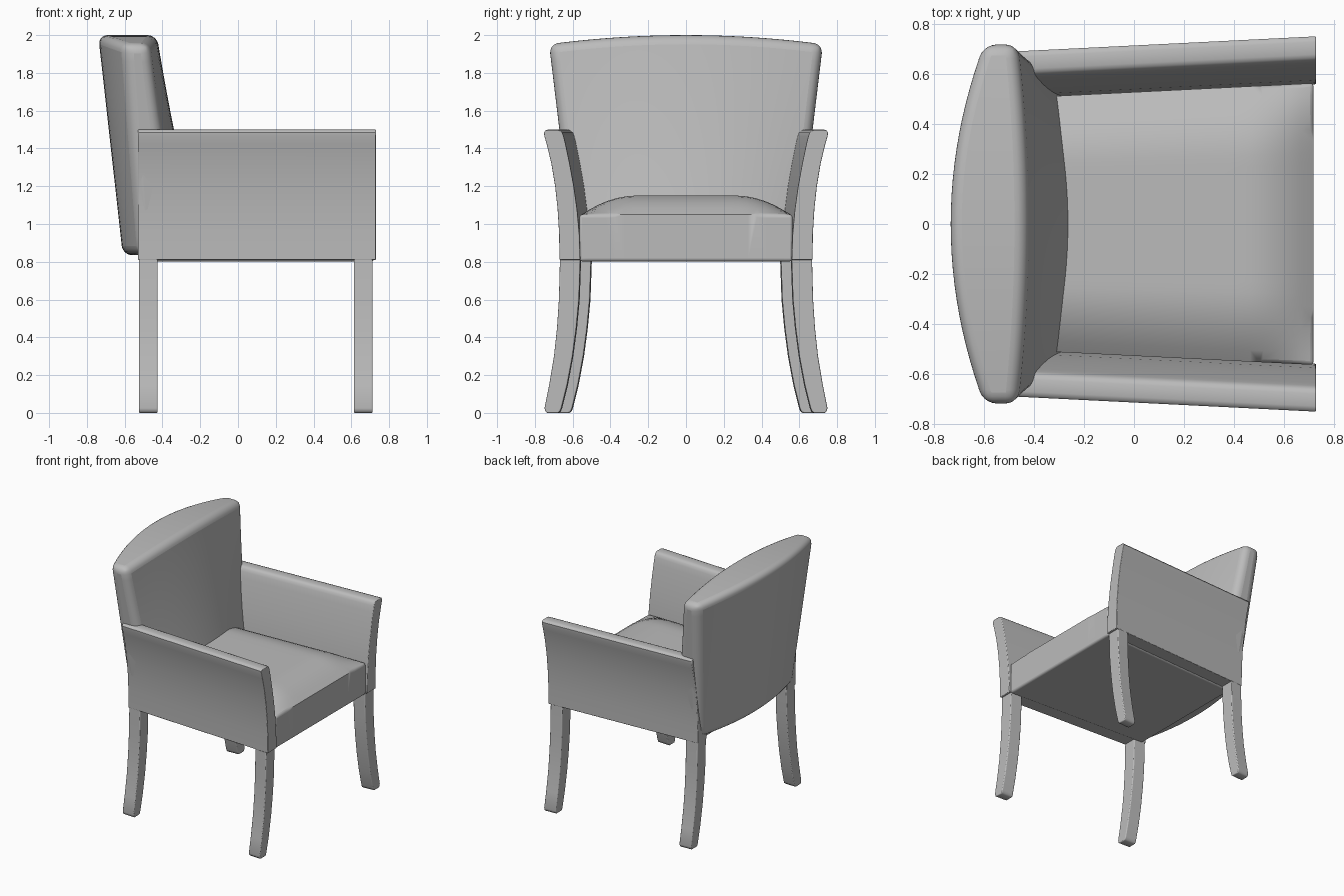
import bpy
import bmesh
import math

if "Cube" in bpy.data.objects:
    bpy.data.objects.remove(bpy.data.objects["Cube"], do_unlink=True)

GREY = (0.5, 0.5, 0.5, 1)
fabric = bpy.data.materials.new("plain grey")
fabric.use_nodes = True
fabric.diffuse_color = GREY
fabric.node_tree.nodes["Principled BSDF"].inputs["Base Color"].default_value = GREY


def loft(name, rings, bevel, segments=3, limit=50):
    """Skin closed rings; each ring is one side followed by the other side reversed."""
    bm = bmesh.new()
    rows = [[bm.verts.new(p) for p in ring] for ring in rings]
    n = len(rings[0])
    for a, b in zip(rows, rows[1:]):
        for i in range(n):
            j = (i + 1) % n
            bm.faces.new((a[i], a[j], b[j], b[i]))
    for row in (rows[0], rows[-1]):
        for i in range(n // 2 - 1):
            bm.faces.new((row[i], row[i + 1], row[n - 2 - i], row[n - 1 - i]))
    bmesh.ops.recalc_face_normals(bm, faces=bm.faces)
    mesh = bpy.data.meshes.new(name)
    bm.to_mesh(mesh)
    bm.free()
    mesh.materials.append(fabric)
    obj = bpy.data.objects.new(name, mesh)
    bpy.context.collection.objects.link(obj)
    mod = obj.modifiers.new("soft edges", "BEVEL")
    mod.width = bevel
    mod.segments = segments
    mod.limit_method = "ANGLE"
    mod.angle_limit = math.radians(limit)
    bpy.ops.object.select_all(action="DESELECT")
    obj.select_set(True)
    bpy.context.view_layer.objects.active = obj
    bpy.ops.object.shade_smooth_by_angle(angle=math.radians(40))
    return obj


def taper(x):
    """Sides draw together toward the backrest."""
    return -0.05 * (0.73 - x)


def side_panel(name, side, x0, x1, rows, bevel):
    """Upright slab between x0 and x1 with (z, inner y, outer y) rows."""
    rings = []
    for z, inner, outer in rows:
        rings.append([(x, side * (y + taper(x)), z)
                      for x, y in ((x0, inner), (x1, inner), (x1, outer), (x0, outer))])
    return loft(name, rings, bevel)


# Flared arms and sabre legs
arm_rows = [(0.81, 0.56, 0.67), (0.95, 0.565, 0.672), (1.08, 0.577, 0.68),
            (1.2, 0.594, 0.693), (1.32, 0.616, 0.713), (1.42, 0.637, 0.737),
            (1.465, 0.648, 0.75), (1.485, 0.656, 0.752), (1.495, 0.666, 0.745),
            (1.5, 0.68, 0.73)]
leg_rows = [(0, 0.68, 0.735), (0.008, 0.668, 0.745), (0.025, 0.661, 0.75),
            (0.15, 0.63, 0.725), (0.3, 0.602, 0.7), (0.45, 0.582, 0.684),
            (0.6, 0.568, 0.674), (0.83, 0.56, 0.668)]
for side, place in ((-1, "front"), (1, "back")):
    side_panel("arm_" + place, side, -0.53, 0.73, arm_rows, 0.006)
    for x0, x1, hand in ((-0.525, -0.425, "right"), (0.613, 0.713, "left")):
        side_panel("leg_" + place + "_" + hand, side, x0, x1, leg_rows, 0.006)

# Crowned seat cushion
STEPS = 24
spread = [2 * i / STEPS - 1 for i in range(STEPS + 1)]
rings = []
for k in range(STEPS + 1):
    x = -0.5 + 1.22 * k / STEPS
    half = 0.565 + taper(x)
    front_drop = max(0, (x - 0.45) / 0.27) ** 2
    top, bottom = [], []
    for u in spread:
        side_drop = max(0, (abs(u) - 0.48) / 0.52) ** 2
        top.append((x, u * half, 1.05 + 0.1 * (1 - side_drop) * (1 - front_drop)))
        bottom.append((x, u * half, 0.802))
    rings.append(top + bottom[::-1])
loft("seat", rings, 0.015, limit=60)

# Lens-shaped, reclining backrest
rings = []
LEVELS = 12
for k in range(LEVELS + 1):
    v = k / LEVELS
    half = 0.59 + 0.135 * v
    rear = -0.61 - 0.13 * v
    front = -0.19 - 0.29 * v + 0.05 * v * v
    face, rear_side = [], []
    for u in spread:
        z = 0.835 + v * (1.165 - 0.048 * u * u)
        face.append((front - (0.11 - 0.07 * v) * u * u, u * half, z))
        rear_side.append((rear + (0.09 + 0.045 * v) * u * u, u * half, z))
    rings.append(face + rear_side[::-1])
loft("backrest", rings, 0.055, segments=5)
